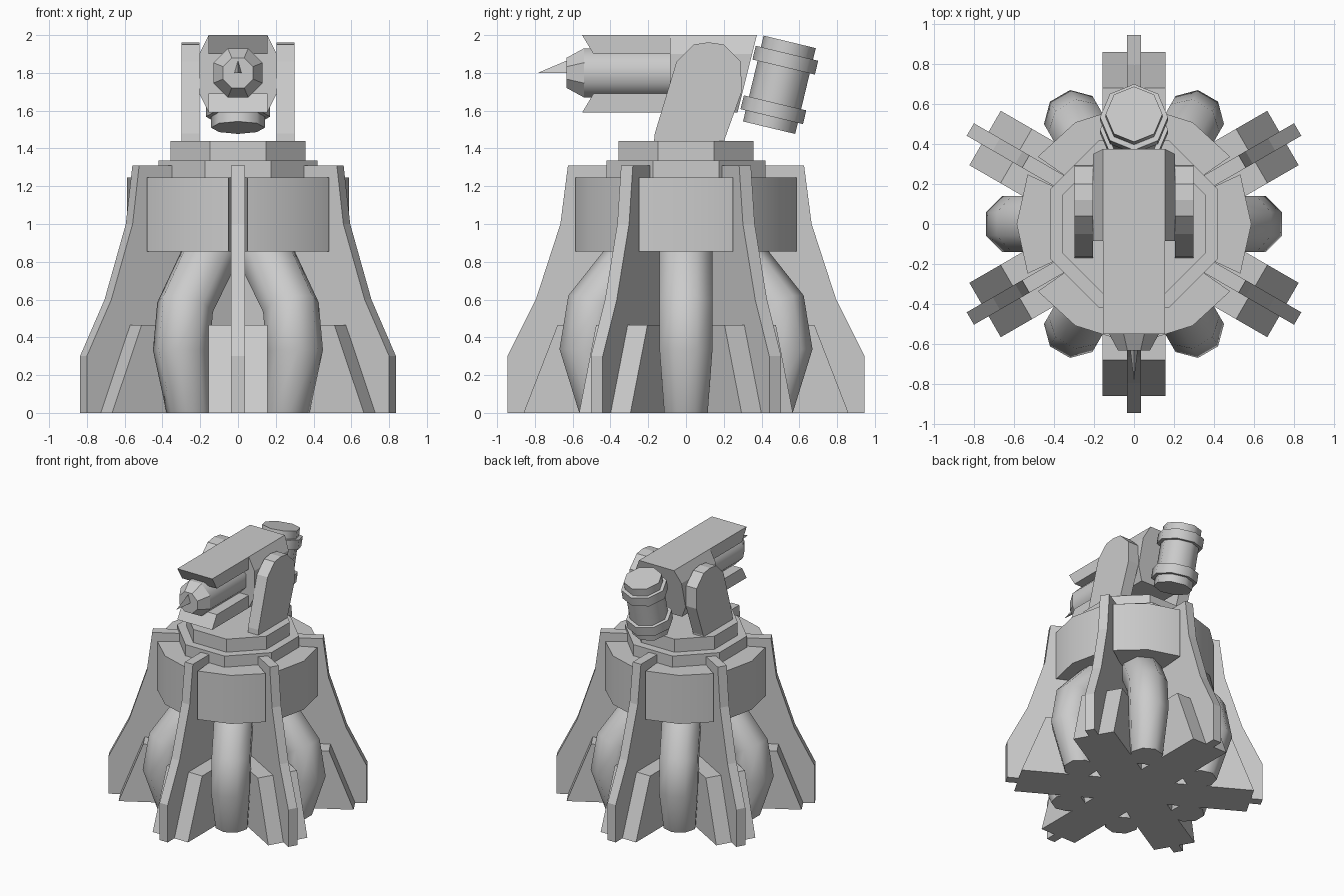
import bpy, bmesh, math
from math import sin, cos, pi, radians
from mathutils import Vector, Matrix

if "Cube" in bpy.data.objects:
    bpy.data.objects.remove(bpy.data.objects["Cube"])


def loft(name, rings, spin=0.0, smooth=None):
    """Skin a list of equal-length point rings, cap both ends."""
    bm = bmesh.new()
    rot = Matrix.Rotation(spin, 4, 'Z')
    vs = [[bm.verts.new(rot @ Vector(p)) for p in ring] for ring in rings]
    n = len(rings[0])
    for a, b in zip(vs, vs[1:]):
        for i in range(n):
            j = (i + 1) % n
            bm.faces.new((a[i], a[j], b[j], b[i]))
    bm.faces.new(vs[0])
    bm.faces.new(vs[-1])
    bmesh.ops.recalc_face_normals(bm, faces=bm.faces)
    me = bpy.data.meshes.new(name)
    bm.to_mesh(me)
    bm.free()
    ob = bpy.data.objects.new(name, me)
    bpy.context.collection.objects.link(ob)
    if smooth:
        bpy.ops.object.select_all(action='DESELECT')
        bpy.context.view_layer.objects.active = ob
        ob.select_set(True)
        bpy.ops.object.shade_smooth_by_angle(angle=radians(smooth))
    return ob


def slab_x(name, prof, x0, x1):
    """Extrude a (y, z) profile along x."""
    return loft(name, [[(x, y, z) for y, z in prof] for x in (x0, x1)])


def radial_slab(name, prof, half, spin):
    """Extrude an (r, z) profile to a thin radial plate."""
    return loft(name, [[(r, t, z) for r, z in prof] for t in (-half, half)], spin)


def octagon(r, centre, u, v, phase=0.0):
    c, u, v = Vector(centre), Vector(u), Vector(v)
    return [c + u * r * cos(phase + i * pi / 4) + v * r * sin(phase + i * pi / 4)
            for i in range(8)]


X, Y, Z = (1, 0, 0), (0, 1, 0), (0, 0, 1)
FLAT = pi / 8
K = 1 / cos(pi / 8)  # apothem to circumradius

# Fins and wide feet, both running in to the centre
fin = [(0, 0), (0.945, 0), (0.945, 0.30), (0.795, 0.60), (0.665, 1.0), (0.625, 1.31), (0, 1.31)]
foot = [(0, 0), (0.86, 0), (0.68, 0.465), (0, 0.465)]
for k in range(6):
    a = radians(30 + 60 * k)
    radial_slab(f"fin_{k}", fin, 0.036, a)
    radial_slab(f"foot_{k}", foot, 0.157, a)

# Bent pipes and collar panels between the fins
pipe = [(0.51, 0, 0.115, 0), (0.60, 0.33, 0.14, 3), (0.56, 0.56, 0.14, 26),
        (0.36, 0.77, 0.14, 44), (0.20, 0.93, 0.14, 44)]
for k in range(6):
    a = radians(60 * k)
    rings = [octagon(h * K, (r, 0, z), (cos(radians(t)), 0, sin(radians(t))), Y, FLAT)
             for r, z, h, t in pipe]
    loft(f"pipe_{k}", rings, a, 50)
    arc = [(r * cos(radians(d)), r * sin(radians(d)))
           for r, d in ((0.587, -25), (0.587, 0), (0.587, 25), (0.1, 25), (0.1, -25))]
    loft(f"collar_panel_{k}", [[(x, y, z) for x, y in arc] for z in (0.855, 1.245)], a, 30)

# Turntable discs
for name, r, z0, z1 in (("lower_disc", 0.42, 1.2, 1.335), ("upper_disc", 0.357, 1.3, 1.44)):
    loft(name, [octagon(r * K, (0, 0, z), X, Y, FLAT) for z in (z0, z1)])

# Side brackets
bracket = [(-0.17, 1.43), (0.205, 1.43), (0.205, 1.45), (0.295, 1.70), (0.29, 1.86),
           (0.20, 1.95), (0.12, 1.962), (0.04, 1.95), (-0.05, 1.86), (-0.165, 1.48)]
for s, side in ((1, "right"), (-1, "left")):
    slab_x(f"{side}_bracket", bracket, s * 0.205, s * 0.298)

# Head housing with chamfered sides and slanted back
half = [(0.155, 2.0), (0.205, 1.90), (0.205, 1.69), (0.155, 1.59)]
section = half + [(-x, z) for x, z in reversed(half)]
loft("head_housing", [[(x, -0.085, z) for x, z in section],
                      [(x, 0.375 - (2 - z) * 0.25, z) for x, z in section]])

# Upper and lower jaws
slab_x("upper_jaw", [(-0.55, 2), (-0.49, 1.9), (-0.08, 1.9), (-0.08, 2)], -0.155, 0.155)
slab_x("lower_jaw", [(-0.55, 1.59), (-0.49, 1.69), (-0.08, 1.69), (-0.08, 1.59)], -0.155, 0.155)

# Barrel, tapered nose and spike
loft("barrel", [octagon(0.13 * K, (0, y, 1.8), X, Z, FLAT) for y in (-0.05, -0.54)], 0, 50)
loft("barrel_nose", [octagon(r * K, (0, y, 1.8), X, Z, FLAT)
                     for r, y in ((0.13, -0.54), (0.08, -0.632))])
loft("spike", [[(-0.02, -0.62, 1.80), (0.02, -0.62, 1.80), (0, -0.62, 1.87)],
               [(-0.001, -0.78, 1.80), (0.001, -0.78, 1.80), (0, -0.78, 1.802)]])

# Tilted rear canister with two flanges
tilt = radians(13.5)
axis = Vector((0, sin(tilt), cos(tilt)))
across = Vector((0, cos(tilt), -sin(tilt)))
base = Vector((0, 0.44, 1.51))
for name, r, a, b in (("canister", 0.142, 0, 0.467),
                      ("canister_lower_flange", 0.17, 0.06, 0.135),
                      ("canister_upper_flange", 0.17, 0.33, 0.405)):
    loft(name, [octagon(r, base + axis * d, X, across) for d in (a, b)], 0, 50)
